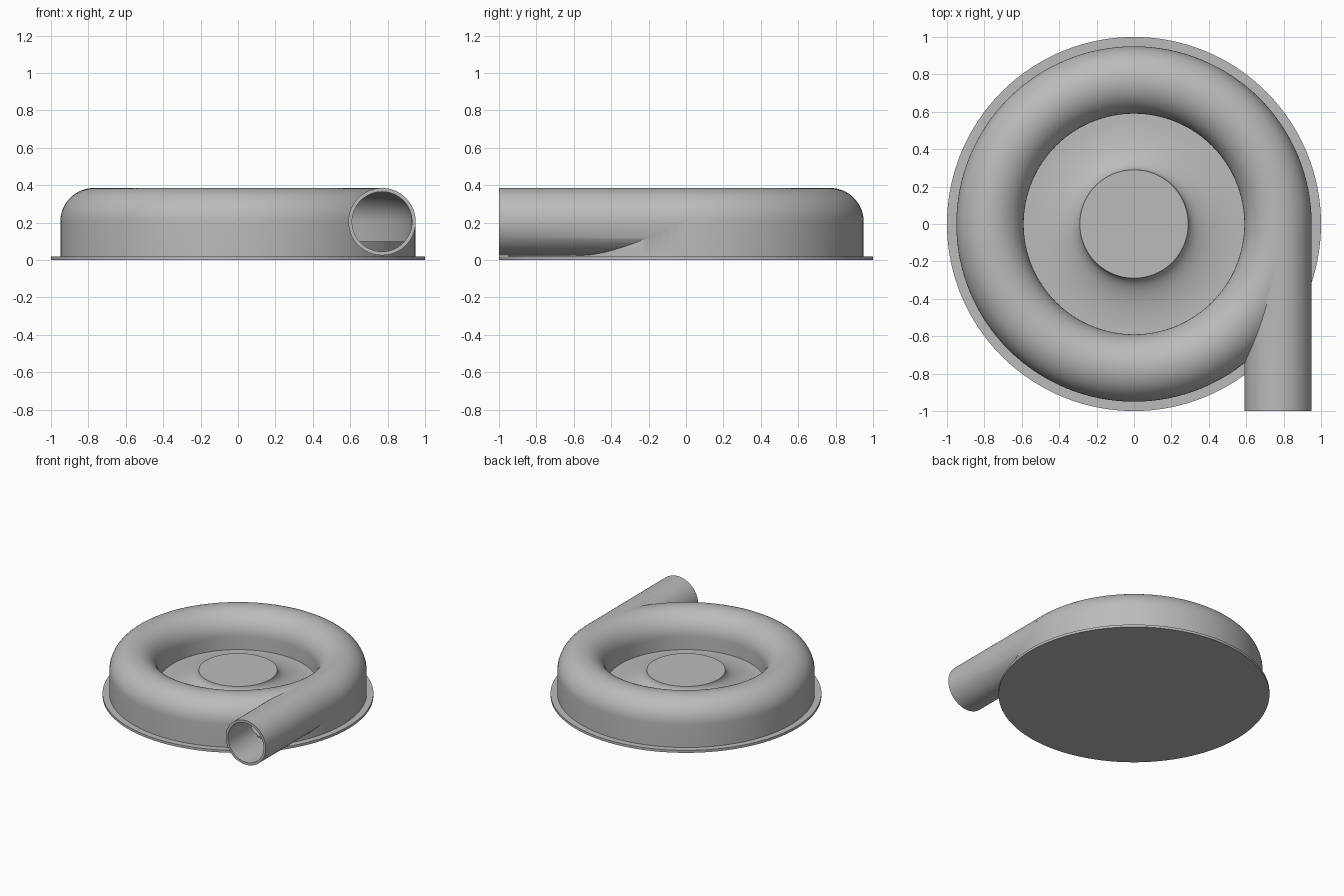
import bpy
import bmesh
from math import cos, sin, pi, radians, tau

if "Cube" in bpy.data.objects:
    bpy.data.objects.remove(bpy.data.objects["Cube"], do_unlink=True)

# Main dimensions
RING, TUBE, BORE, MID = 0.77, 0.18, 0.16, 0.205
SKIRT, FLANGE, FLOOR, HUB = 0.95, 0.02, 0.10, 0.29

metal = bpy.data.materials.new("plain_grey_metal")
metal.use_nodes = True
grey = (0.5, 0.5, 0.5, 1)
metal.diffuse_color = grey
metal.node_tree.nodes["Principled BSDF"].inputs["Base Color"].default_value = grey


def finish(name, bm):
    bmesh.ops.remove_doubles(bm, verts=bm.verts[:], dist=1e-5)
    bmesh.ops.recalc_face_normals(bm, faces=bm.faces[:])
    mesh = bpy.data.meshes.new(name)
    bm.to_mesh(mesh)
    bm.free()
    mesh.materials.append(metal)
    obj = bpy.data.objects.new(name, mesh)
    bpy.context.collection.objects.link(obj)
    return obj


def lathe(name, profile, closed=False, steps=128):
    """Revolve (radius, height) points around the vertical axis."""
    bm = bmesh.new()
    verts = [bm.verts.new((r, 0, z)) for r, z in profile]
    ends = verts[1:] + verts[:1] if closed else verts[1:]
    edges = [bm.edges.new(pair) for pair in zip(verts, ends)]
    bmesh.ops.spin(bm, geom=verts + edges, cent=(0, 0, 0), axis=(0, 0, 1),
                   angle=tau, steps=steps, use_duplicate=False)
    return finish(name, bm)


def rod(name, radius, y0, y1, sides=64):
    """Solid cylinder along y on the outlet axis."""
    bm = bmesh.new()
    rims = [[bm.verts.new((RING + radius * cos(tau * i / sides), y,
                           MID + radius * sin(tau * i / sides)))
             for i in range(sides)] for y in (y0, y1)]
    for i in range(sides):
        j = (i + 1) % sides
        bm.faces.new((rims[0][i], rims[0][j], rims[1][j], rims[1][i]))
    for rim in rims:
        bm.faces.new(rim)
    return finish(name, bm)


def arch(radius, bottom, count=32):
    """Half-round top on straight walls."""
    arc = [(RING + radius * cos(pi * i / count), MID + radius * sin(pi * i / count))
           for i in range(count + 1)]
    return [(RING + radius, bottom)] + arc + [(RING - radius, bottom)]


def select_only(obj):
    bpy.ops.object.select_all(action="DESELECT")
    bpy.context.view_layer.objects.active = obj
    obj.select_set(True)


def combine(target, other, operation):
    mod = target.modifiers.new(operation.lower(), "BOOLEAN")
    mod.operation, mod.object, mod.solver = operation, other, "EXACT"
    select_only(target)
    bpy.ops.object.modifier_apply(modifier=mod.name)
    bpy.data.objects.remove(other, do_unlink=True)


# Round casing joined to its tangent outlet pipe, then hollowed out
casing = lathe("casing_with_outlet", arch(TUBE, FLANGE - 0.005), closed=True)
combine(casing, rod("outlet_pipe", TUBE, -1.0, -0.01), "UNION")
combine(casing, rod("pipe_bore", BORE, -1.05, -0.05), "DIFFERENCE")
combine(casing, lathe("ring_bore", arch(BORE, FLOOR - 0.01), closed=True), "DIFFERENCE")

# Flat base flange
flange = lathe("base_flange", [(0, 0), (1, 0), (1, FLANGE), (0, FLANGE)])

# Inner floor sweeping up to the flat-topped hub
reach, rise = 0.28, 0.11
sweep = [(HUB + reach * (1 - cos(pi / 2 * i / 16)),
          FLOOR + rise * (1 - sin(pi / 2 * i / 16))) for i in range(17)]
floor = lathe("floor_and_hub", [(0, FLOOR + rise)] + sweep
              + [(0.94, FLOOR), (0.94, 0.01), (0, 0.01)])

for part in (casing, flange, floor):
    select_only(part)
    bpy.ops.object.shade_smooth_by_angle(angle=radians(30))
